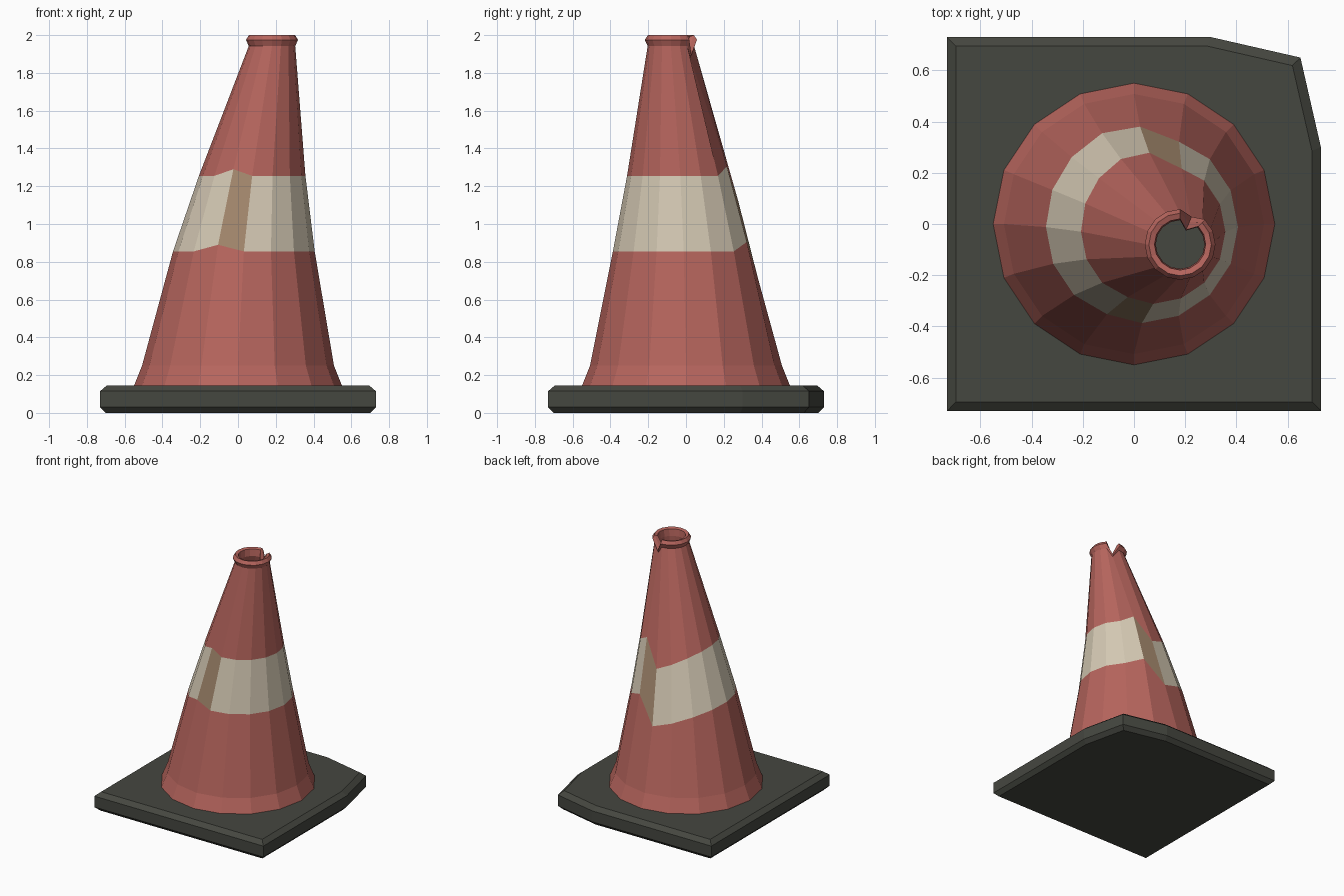
import bpy, bmesh, math

cube = bpy.data.objects.get("Cube")
if cube:
    bpy.data.objects.remove(cube, do_unlink=True)


def material(name, color):
    m = bpy.data.materials.new(name)
    m.use_nodes = True
    m.diffuse_color = (*color, 1)
    m.node_tree.nodes["Principled BSDF"].inputs["Base Color"].default_value = (*color, 1)
    return m


red = material("faded red", (0.47, 0.13, 0.11))
cream = material("dirty cream", (0.67, 0.59, 0.46))
tan = material("worn tan", (0.36, 0.24, 0.15))
rubber = material("dark rubber", (0.06, 0.063, 0.051))


def loft(name, rings, mats, pick, caps=False):
    """Bridge matching rings of points; pick(row, side) gives the material."""
    bm = bmesh.new()
    loops = [[bm.verts.new(p) for p in ring] for ring in rings]
    n = len(loops[0])
    for row, (a, b) in enumerate(zip(loops, loops[1:])):
        for k in range(n):
            j = (k + 1) % n
            f = bm.faces.new((a[k], a[j], b[j], b[k]))
            f.material_index = pick(row, k)
    if caps:
        bm.faces.new(loops[0][::-1])
        bm.faces.new(loops[-1])
    me = bpy.data.meshes.new(name)
    bm.to_mesh(me)
    bm.free()
    for m in mats:
        me.materials.append(m)
    ob = bpy.data.objects.new(name, me)
    bpy.context.collection.objects.link(ob)
    return ob


# Rubber base with one bent corner and chamfered rims
W = 0.73
outline = [(-W, -W), (W, -W), (W, 0.3), (0.65, 0.65), (0.3, W), (-W, W)]
levels = [(0, 0.96), (0.03, 1), (0.115, 1), (0.145, 0.952)]
loft("base", [[(x * s, y * s, z) for x, y in outline] for z, s in levels],
     [rubber], lambda row, k: 0, caps=True)

# Leaning cone: height, centre x, centre y, radius; up the outside, over the lip, down the inside
SIDES = 16
profile = [
    (0.145, 0, 0, 0.55), (0.25, 0, 0, 0.508),
    (0.855, 0.031, -0.012, 0.375), (1.255, 0.075, -0.03, 0.282),
    (1.942, 0.18, -0.08, 0.123), (1.975, 0.18, -0.08, 0.138), (2.0, 0.18, -0.08, 0.122),
    (1.993, 0.18, -0.08, 0.1), (1.94, 0.18, -0.08, 0.095),
    (1.255, 0.075, -0.03, 0.25), (0.855, 0.031, -0.012, 0.34), (0.145, 0, 0, 0.51),
]
# Height shifts where the band is crooked, by side
band_shift = {3: 0.05, 4: -0.14, 5: -0.09, 6: -0.045, 7: -0.015, 11: 0.035}
# Torn notch in the lip on side 3: row -> (drop, radius scale)
notch = {4: (0.06, 0.9), 5: (0.08, 0.85), 6: (0.09, 0.78), 7: (0.09, 0.62), 8: (0.07, 0.62)}


def on_cone(z):
    """Centre and radius of the outer wall at a height."""
    for a, b in zip(profile[1:4], profile[2:5]):
        if z <= b[0]:
            t = (z - a[0]) / (b[0] - a[0])
            return [p + (q - p) * t for p, q in zip(a[1:], b[1:])]


def cone_point(row, k):
    z, cx, cy, r = profile[row]
    if row in (2, 3) and k in band_shift:
        z += band_shift[k]
        cx, cy, r = on_cone(z)
        if k == 4:
            r *= 0.96
    if k == 3 and row in notch:
        drop, scale = notch[row]
        z -= drop
        r *= scale
    a = math.tau * k / SIDES
    return cx + r * math.cos(a), cy + r * math.sin(a), z


def cone_material(row, k):
    if row == 2:
        return 2 if k in (3, 11) else 1
    return 0


loft("cone", [[cone_point(row, k) for k in range(SIDES)] for row in range(len(profile))],
     [red, cream, tan], cone_material)
